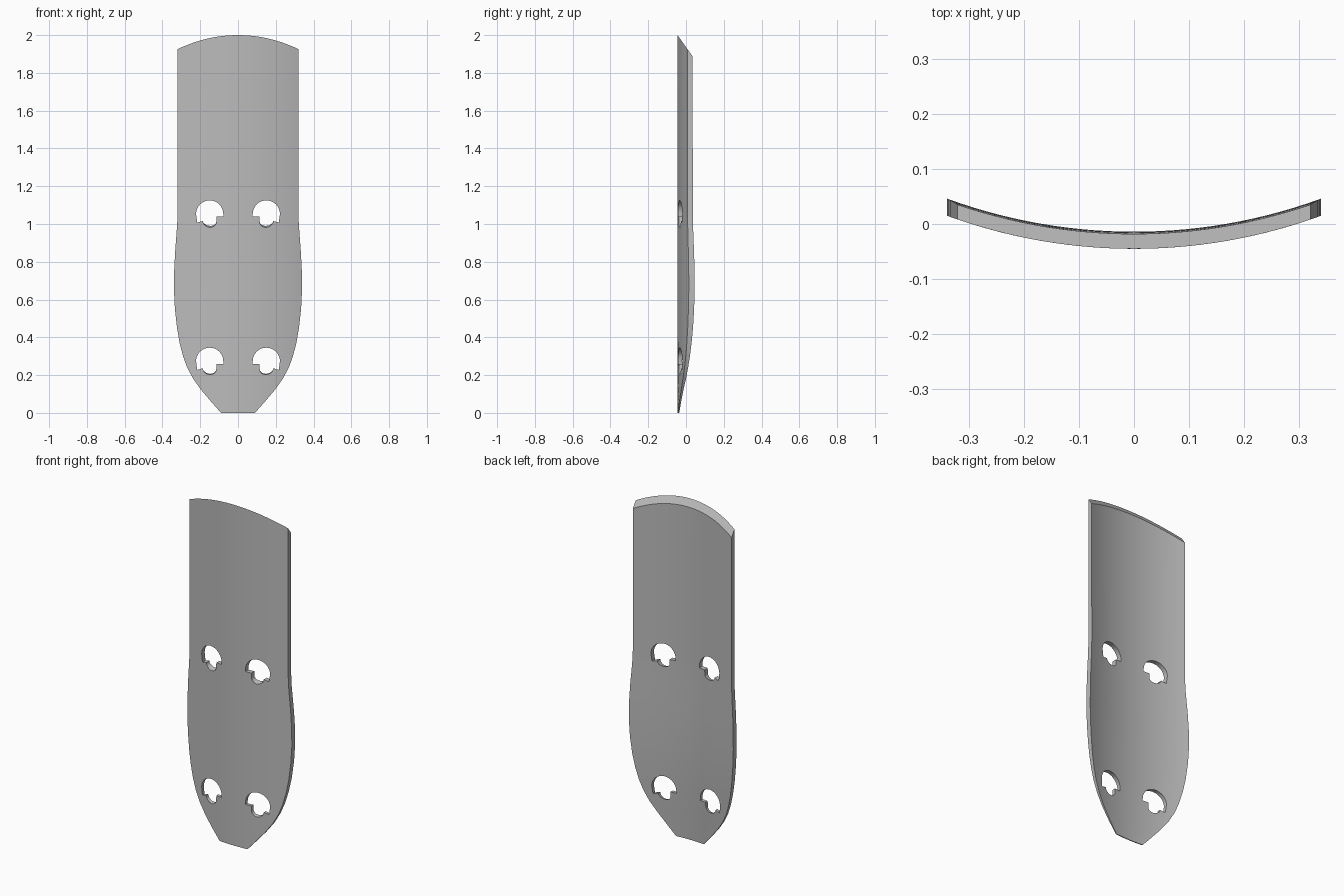
import bpy, bmesh, math

cube = bpy.data.objects.get("Cube")
if cube:
    bpy.data.objects.remove(cube, do_unlink=True)

grey = bpy.data.materials.new("plain grey")
grey.use_nodes = True
COLOUR = (0.5, 0.5, 0.5, 1)
grey.diffuse_color = COLOUR
grey.node_tree.nodes["Principled BSDF"].inputs["Base Color"].default_value = COLOUR

# Outline stations: height, half width, thickness
STATIONS = [
    (0, .09, .005), (.06, .143, .009), (.12, .194, .012), (.18, .237, .016),
    (.24, .269, .019), (.3, .291, .022), (.37, .309, .025), (.45, .323, .028),
    (.55, .334, .03), (.65, .339, .031), (.75, .338, .031), (.85, .333, .03),
    (.93, .327, .029), (1, .322, .028), (1.06, .32, .028), (2, .32, .027),
]
COLUMNS = 28
RADIUS = 0.99
FRONT = -0.045


def new_object(name, bm):
    bmesh.ops.recalc_face_normals(bm, faces=bm.faces[:])
    mesh = bpy.data.meshes.new(name)
    bm.to_mesh(mesh)
    bm.free()
    mesh.materials.append(grey)
    obj = bpy.data.objects.new(name, mesh)
    bpy.context.collection.objects.link(obj)
    return obj


def ring(bm, z, half, thick):
    """Closed curved cross-section; the last one is cut by the sloping top."""
    points = []
    for back in (0, 1):
        for i in range(COLUMNS + 1):
            x = half * (2 * i / COLUMNS - 1) * (-1 if back else 1)
            y = FRONT + RADIUS - math.sqrt(RADIUS ** 2 - x * x) + back * thick
            height = 2 - 1.4 * (y - FRONT) if z == 2 else z
            points.append(bm.verts.new((x, y, height)))
    return points


def skin(bm, rings):
    for a, b in zip(rings, rings[1:]):
        for i in range(len(a)):
            j = (i + 1) % len(a)
            bm.faces.new((a[i], a[j], b[j], b[i]))


# Curved plate
bm = bmesh.new()
rings = [ring(bm, *s) for s in STATIONS]
skin(bm, rings)
for end in (rings[0], rings[-1]):
    for i in range(COLUMNS):
        j = 2 * COLUMNS + 1 - i
        bm.faces.new((end[i], end[i + 1], end[j - 1], end[j]))
plate = new_object("curved_plate", bm)


def hole_layer(bm, side, z, y, lift):
    """Round-topped opening with a slanted ledge and a small round notch."""
    pts = [(.072 * math.cos(a), .072 * math.sin(a))
           for a in (math.pi * i / 24 for i in range(25))]
    pts += [(-.066, -.045), (-.036, -.037)]
    for i in range(1, 12):
        a = math.pi * (1 + i / 12)
        pts.append((.036 * math.cos(a), -.038 + (.036 - lift) * math.sin(a)))
    pts += [(.036, -.014), (.073, -.014)]
    return [bm.verts.new((side * (.15 - px), y, z + pz)) for px, pz in pts]


# Four screw openings, mirrored left and right
bm = bmesh.new()
for side in (-1, 1):
    for z in (.273, 1.053):
        front = hole_layer(bm, side, z, -.07, -.008)
        back = hole_layer(bm, side, z, .03, .022)
        skin(bm, [front, back])
        bm.faces.new(front)
        bm.faces.new(back)
cutter = new_object("hole_cutter", bm)
cutter.hide_render = True

cut = plate.modifiers.new("holes", "BOOLEAN")
cut.operation = "DIFFERENCE"
cut.solver = "EXACT"
cut.object = cutter
bpy.context.view_layer.objects.active = plate
bpy.ops.object.select_all(action="DESELECT")
plate.select_set(True)
bpy.ops.object.modifier_apply(modifier=cut.name)
bpy.data.objects.remove(cutter, do_unlink=True)
bpy.ops.object.shade_smooth_by_angle(angle=math.radians(30))
